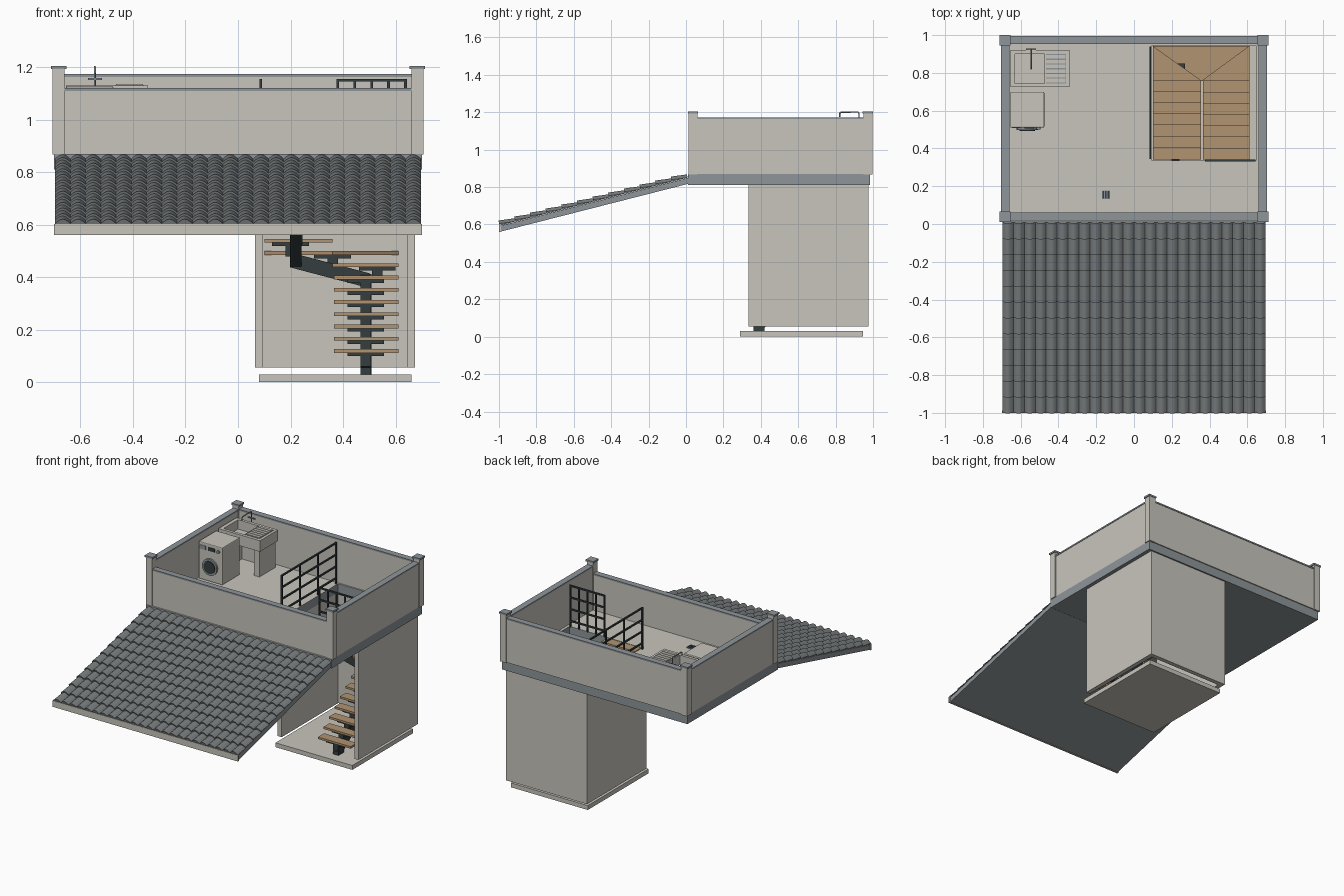
import bpy, bmesh, math
from mathutils import Vector, Matrix

if "Cube" in bpy.data.objects:
    bpy.data.objects.remove(bpy.data.objects["Cube"])


def material(name, rgb):
    m = bpy.data.materials.new(name)
    m.diffuse_color = (*rgb, 1)
    m.use_nodes = True
    m.node_tree.nodes["Principled BSDF"].inputs["Base Color"].default_value = m.diffuse_color
    return m


PLASTER = material("warm grey plaster", (0.58, 0.56, 0.505))
CONCRETE = material("blue grey concrete", (0.27, 0.30, 0.32))
TILE = material("slate tile", (0.19, 0.205, 0.21))
WOOD = material("oak", (0.44, 0.295, 0.165))
STEEL = material("dark steel", (0.035, 0.047, 0.049))


def finish(name, bm, *mats):
    bmesh.ops.recalc_face_normals(bm, faces=bm.faces)
    me = bpy.data.meshes.new(name)
    bm.to_mesh(me)
    bm.free()
    for m in mats:
        me.materials.append(m)
    ob = bpy.data.objects.new(name, me)
    bpy.context.collection.objects.link(ob)
    return ob


def smooth(ob, angle=40):
    bpy.ops.object.select_all(action='DESELECT')
    bpy.context.view_layer.objects.active = ob
    ob.select_set(True)
    bpy.ops.object.shade_smooth_by_angle(angle=math.radians(angle))


def add_box(bm, x0, x1, y0, y1, z0, z1):
    m = Matrix.Translation(((x0 + x1) / 2, (y0 + y1) / 2, (z0 + z1) / 2))
    bmesh.ops.create_cube(bm, size=1, matrix=m @ Matrix.Diagonal((x1 - x0, y1 - y0, z1 - z0, 1)))


def boxes(name, mat, items):
    bm = bmesh.new()
    for b in items:
        add_box(bm, *b)
    return finish(name, bm, mat)


def add_prism(bm, pts, z0, z1):
    f = bm.faces.new([bm.verts.new((x, y, z0)) for x, y in pts])
    up = bmesh.ops.extrude_face_region(bm, geom=[f], use_keep_orig=True)['geom']
    bmesh.ops.translate(bm, vec=(0, 0, z1 - z0), verts=[v for v in up if isinstance(v, bmesh.types.BMVert)])


def frame(name, outer, inner, z0, z1, *mats):
    """Rectangular plate with a rectangular opening."""
    xs = (outer[0], inner[0], inner[1], outer[1])
    ys = (outer[2], inner[2], inner[3], outer[3])
    bm = bmesh.new()
    v = [[bm.verts.new((x, y, z0)) for x in xs] for y in ys]
    fs = [bm.faces.new((v[j][i], v[j][i + 1], v[j + 1][i + 1], v[j + 1][i]))
          for j in range(3) for i in range(3) if (i, j) != (1, 1)]
    up = bmesh.ops.extrude_face_region(bm, geom=fs, use_keep_orig=True)['geom']
    bmesh.ops.translate(bm, vec=(0, 0, z1 - z0), verts=[e for e in up if isinstance(e, bmesh.types.BMVert)])
    return finish(name, bm, *mats)


def cylinder(name, mat, loc, r, depth):
    bm = bmesh.new()
    m = Matrix.Translation(loc) @ Matrix.Rotation(math.pi / 2, 4, 'X')
    bmesh.ops.create_cone(bm, cap_ends=True, segments=24, radius1=r, radius2=r, depth=depth, matrix=m)
    smooth(finish(name, bm, mat))


# Terrace slab with stair opening, plaster on the walking surface
slab = frame("terrace_slab", (-0.7, 0.7, 0.01, 0.985), (0.095, 0.645, 0.335, 0.945), 0.81, 0.87, CONCRETE, PLASTER)
for p in slab.data.polygons:
    p.material_index = int(p.normal.z > 0.5)

# Parapet walls, copings and corner posts
boxes("front_parapet", PLASTER, [(-0.67, 0.67, 0.02, 0.055, 0.87, 1.11)])
boxes("back_parapet", PLASTER, [(-0.67, 0.67, 0.955, 0.992, 0.87, 1.163)])
boxes("side_parapets", PLASTER, [(*sorted((s * 0.663, s * 0.7)), 0.03, 0.98, 0.87, 1.163) for s in (-1, 1)])
boxes("copings", CONCRETE,
      [(-0.66, 0.66, 0.018, 0.06, 1.11, 1.12), (-0.66, 0.66, 0.952, 0.995, 1.163, 1.173)]
      + [(*sorted((s * 0.66, s * 0.703)), 0.05, 0.96, 1.163, 1.173) for s in (-1, 1)])
corners = [(s * 0.683, y) for s in (-1, 1) for y in (0.038, 0.973)]
boxes("corner_posts", PLASTER, [(x - .023, x + .023, y - .024, y + .024, 0.868, 1.193) for x, y in corners])
boxes("post_caps", CONCRETE, [(x - .029, x + .029, y - .028, y + .027, 1.193, 1.205) for x, y in corners])

# Sloping roof deck and fascia
Y0, Z0, Y1, Z1 = -0.99, 0.594, 0.015, 0.85
bm = bmesh.new()
add_box(bm, -0.695, 0.695, 0, 1, 0, 1)
for v in bm.verts:
    top = v.co.z > 0.5
    v.co.y, z = (Y1, Z1) if v.co.y > 0.5 else (Y0, Z0)
    v.co.z = z if top else z - 0.032
finish("roof_deck", bm, CONCRETE)
boxes("roof_fascia", PLASTER, [(-0.7, 0.7, -1.0, -0.988, 0.56, 0.602)])

# Barrel tiles in overlapping rows
COLS, ROWS, SEG = 24, 12, 6
slope = Vector((0, Y1 - Y0, Z1 - Z0))
normal = Vector((0, -slope.z, slope.y)).normalized()
bm = bmesh.new()
for r in range(ROWS):
    t0, t1 = r / ROWS, min(1, (r + 1.05) / ROWS)
    rows = [[], [], []]
    for i in range(COLS * SEG + 1):
        x = -0.697 + 1.394 * i / (COLS * SEG)
        arc = 0.017 * math.sin(math.pi * (i % SEG) / SEG)
        for row, t, h in zip(rows, (t0, t0, t1), (0, 0.011 + arc, 0.001 + arc)):
            p = Vector((x, Y0 - 0.006, Z0)) + slope * t + normal * h
            row.append(bm.verts.new(p))
    for a, b in zip(rows, rows[1:]):
        for i in range(COLS * SEG):
            bm.faces.new((a[i], a[i + 1], b[i + 1], b[i]))
    for i in (0, -1):
        bm.faces.new([row[i] for row in rows])
smooth(finish("roof_tiles", bm, TILE))

# Stairwell walls, open at the front, and ground slab
bm = bmesh.new()
add_prism(bm, [(.065, .335), (.095, .335), (.095, .945), (.645, .945),
               (.645, .335), (.675, .335), (.675, .975), (.065, .975)], 0.055, 0.812)
finish("stairwell_walls", bm, PLASTER)
boxes("ground_slab", PLASTER, [(0.08, 0.66, 0.29, 0.945, 0, 0.03)])

# Stair treads: flight, three winders, return flight
RISE, RUN, FIRST = 0.0466, 0.059, 0.119
bm = bmesh.new()
brackets = []


def bracket(x, y, z):
    brackets.append((x - .07, x + .07, y - .02, y + .02, z - .02, z - .007))
    brackets.append((x - .02, x + .02, y - .018, y + .018, z - .06, z - .02))


for k in range(7):
    for x0, x1, n, y in ((.365, .612, k, .342 + k * RUN), (.1, .355, 16 - k, .342 + k * RUN)):
        z = FIRST + n * RISE
        add_box(bm, x0, x1, y, y + 0.066, z - .007, z + .007)
        bracket(.487 if x0 > .3 else .225, y + .033, z)
hub, left, right = (.36, .757), (.1, .942), (.612, .942)
winders = [((hub, (.612, .757), right), (.53, .83)), ((hub, right, left), (.36, .88)),
           ((hub, left, (.1, .757)), (.2, .83))]
for n, (tri, c) in enumerate(winders):
    z = FIRST + (7 + n) * RISE
    add_prism(bm, tri, z - .007, z + .007)
    bracket(*c, z)
finish("stair_treads", bm, WOOD)
boxes("tread_brackets", STEEL, brackets)

# Central steel stringer
bm = bmesh.new()
path = [Vector(p) for p in ((.487, .375, .05), (.487, .835, .39), (.22, .835, .46), (.22, .35, .80))]
for i, (a, b) in enumerate(zip(path, path[1:])):
    d = b - a
    ext = 1.06 if i == 1 else 1.0
    m = Matrix.Translation((a + b) / 2) @ d.to_track_quat('Y', 'Z').to_matrix().to_4x4()
    bmesh.ops.create_cube(bm, size=1, matrix=m @ Matrix.Diagonal((0.042, d.length * ext, 0.055, 1)))
add_box(bm, .467, .507, .36, .42, .03, .055)
finish("stair_stringer", bm, STEEL)


# Stair railings
def railing(name, a, b, at, posts, along_x):
    w = 0.005
    items = []
    for i in range(posts):
        p = a + (b - a) * i / (posts - 1)
        items.append((p - w, p + w, at - w, at + w, 0.868, 1.15))
    for z in (0.91, 0.99, 1.07, 1.15):
        items.append((a - w, b + w, at - w, at + w, z - w, z + w))
    if not along_x:
        items = [(c, d, e, f, g, h) for e, f, c, d, g, h in items]
    boxes(name, STEEL, items)


railing("side_railing", 0.35, 0.935, 0.086, 4, False)
railing("front_railing", 0.38, 0.638, 0.336, 5, True)

# Laundry sink with ribbed board, side supports and tap
frame("sink_tub", (-.655, -.342, .725, .92), (-.63, -.475, .745, .90), 1.055, 1.13, PLASTER)
boxes("sink_bottom", PLASTER, [(-.64, -.465, .735, .91, 1.055, 1.066)])
boxes("wash_board", CONCRETE, [(-.467, -.36, .745, .90, 1.13, 1.132)])
boxes("wash_board_ribs", PLASTER, [(-.465, -.362, .75 + i * .025, .769 + i * .025, 1.13, 1.136) for i in range(6)])
boxes("sink_supports", PLASTER, [(x, x + .04, .745, .92, .87, 1.056) for x in (-.64, -.40)]
      + [(-.61, -.39, .90, .92, .87, 1.056)])
cu = bpy.data.curves.new("tap_pipe", 'CURVE')
cu.dimensions = '3D'
cu.bevel_depth = 0.004
sp = cu.splines.new('POLY')
tap = [(.925, 1.12), (.925, 1.195), (.92, 1.201), (.83, 1.201), (.822, 1.195), (.822, 1.175)]
sp.points.add(len(tap) - 1)
for p, (y, z) in zip(sp.points, tap):
    p.co = (-.545, y, z, 1)
cu.materials.append(CONCRETE)
bpy.context.collection.objects.link(bpy.data.objects.new("tap_pipe", cu))
boxes("tap_handle", CONCRETE, [(-.572, -.518, .921, .929, 1.151, 1.158)])

# Washing machine
wm = boxes("washer_body", PLASTER, [(-.655, -.475, .51, .70, .872, 1.127)])
bv = wm.modifiers.new("soft_edges", 'BEVEL')
bv.width, bv.segments = 0.006, 2
cylinder("washer_door_ring", CONCRETE, (-.565, .505, .975), 0.056, 0.014)
cylinder("washer_door_glass", STEEL, (-.565, .500, .975), 0.042, 0.014)
boxes("washer_display", STEEL, [(-.58, -.53, .506, .512, 1.082, 1.105)])
cylinder("washer_dial", CONCRETE, (-.505, .507, 1.093), 0.011, 0.012)
boxes("washer_drawer", CONCRETE, [(-.645, -.60, .507, .512, 1.08, 1.107)])

# Floor drain grate
boxes("drain_plate", CONCRETE, [(-.17, -.128, .132, .178, .87, .874)])
boxes("drain_bars", STEEL, [(-.167 + i * .014, -.159 + i * .014, .136, .174, .87, .877) for i in range(3)])
